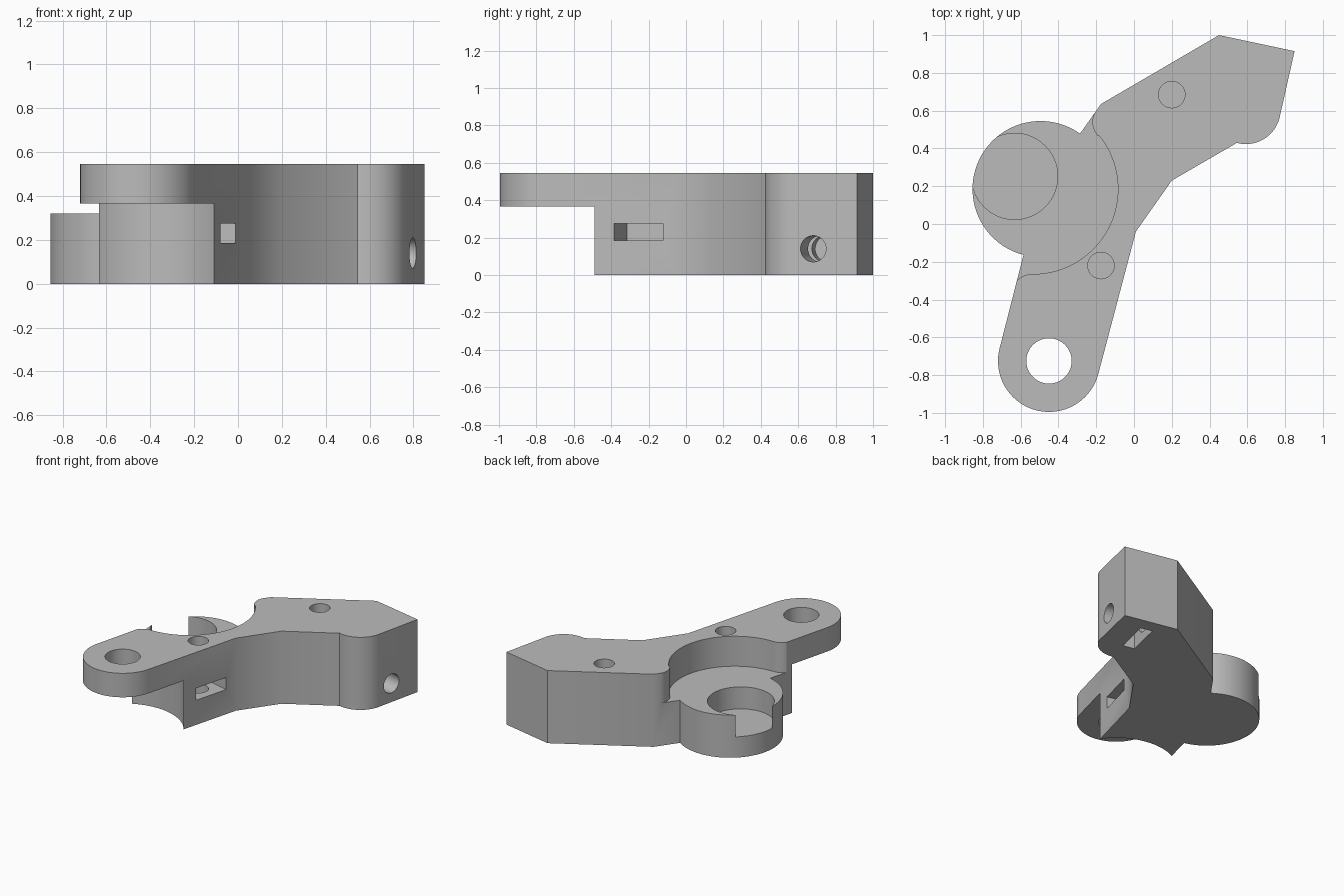
import bpy, bmesh, math
from mathutils import Matrix, Vector

cube = bpy.data.objects.get("Cube")
if cube:
    bpy.data.objects.remove(cube, do_unlink=True)

TOP = 0.545       # full height of the bracket
SHELF = 0.32      # height of the round boss
STEP = 0.365      # underside of the arm tip


def arc(cx, cy, r, start, end, n=32):
    """Points along an arc, angles in degrees."""
    angles = [math.radians(start + (end - start) * i / n) for i in range(n + 1)]
    return [(cx + r * math.cos(a), cy + r * math.sin(a)) for a in angles]


def prism(name, points, z0, z1):
    """Extrude a closed outline between two heights."""
    bm = bmesh.new()
    face = bm.faces.new([bm.verts.new((x, y, z0)) for x, y in points])
    ext = bmesh.ops.extrude_face_region(bm, geom=[face])
    moved = [v for v in ext["geom"] if isinstance(v, bmesh.types.BMVert)]
    bmesh.ops.translate(bm, verts=moved, vec=(0, 0, z1 - z0))
    bmesh.ops.recalc_face_normals(bm, faces=bm.faces)
    mesh = bpy.data.meshes.new(name)
    bm.to_mesh(mesh)
    bm.free()
    obj = bpy.data.objects.new(name, mesh)
    bpy.context.collection.objects.link(obj)
    return obj


def round_cutter(name, x, y, r, z0, z1):
    return prism(name, arc(x, y, r, 0, 360, 64)[:-1], z0, z1)


def box_cutter(name, center, size, angle):
    x, y, z = (s / 2 for s in size)
    obj = prism(name, [(-x, -y), (x, -y), (x, y), (-x, y)], -z, z)
    obj.data.transform(Matrix.Translation(center) @ Matrix.Rotation(angle, 4, 'Z'))
    return obj


# Main body outline: arm tip, bend, rounded corner, angled end, round boss
outline = (arc(-0.45, -0.725, 0.27, 165, 345, 48)
           + [(0.01, -0.04), (0.2, 0.23)]
           + arc(0.592, 0.607, 0.184, 255, 347, 24)
           + [(0.85, 0.915), (0.45, 1.0), (-0.175, 0.635)]
           + arc(-0.495, 0.185, 0.36, 54.5, 255.5, 64))
body = prism("bracket_body", outline, 0, TOP)

# Clearance pocket above the boss, with rounded shoulders
pocket = (arc(-0.11, 0.54, 0.11, 145, 220, 16)
          + arc(-0.535, 0.185, 0.45, 39, -90, 48)
          + arc(-0.54, -0.37, 0.105, 90, 165, 16)
          + [(-0.75, -0.35), (-1.2, -0.4), (-1.2, 0.9), (-0.4, 0.9)])

# Directions of the two nut slots
arm_angle = math.radians(-14.7)
end_angle = math.radians(-13)
slot_center = Vector((-0.175, -0.22, 0.23)) + 0.135 * Vector(
    (math.cos(arm_angle), math.sin(arm_angle), 0))

cutters = [
    prism("pocket_cutter", pocket, SHELF, 1),
    round_cutter("arm_relief_cutter", -0.45, -0.725, 0.415, -0.1, STEP),
    round_cutter("pivot_hole_cutter", -0.45, -0.725, 0.12, -0.1, 1),
    round_cutter("boss_recess_cutter", -0.632, 0.252, 0.228, 0.155, 0.5),
    round_cutter("arm_screw_cutter", -0.175, -0.22, 0.07, 0.1, 1),
    round_cutter("body_screw_cutter", 0.2, 0.685, 0.07, 0.2, 1),
    box_cutter("arm_slot_cutter", slot_center, (0.54, 0.27, 0.09), arm_angle),
    box_cutter("end_slot_cutter", (0.58, 0.73, 0.085), (0.09, 0.27, 0.37), end_angle),
]

# Sideways screw hole in the angled end
side_hole = round_cutter("side_screw_cutter", 0, 0, 0.07, -0.35, 0.2)
side_hole.data.transform(Matrix.Translation((0.8, 0.68, 0.14))
                         @ Matrix.Rotation(end_angle, 4, 'Z')
                         @ Matrix.Rotation(math.pi / 2, 4, 'Y'))
cutters.append(side_hole)

# Cut everything out of the body, then drop the cutters
bpy.context.view_layer.objects.active = body
for cutter in cutters:
    cutter.hide_render = True
    mod = body.modifiers.new(cutter.name, 'BOOLEAN')
    mod.operation = 'DIFFERENCE'
    mod.solver = 'EXACT'
    mod.object = cutter
    bpy.ops.object.modifier_apply(modifier=mod.name)
    bpy.data.objects.remove(cutter, do_unlink=True)

# Single grey finish
grey = bpy.data.materials.new("plain_grey")
grey.use_nodes = True
color = (0.5, 0.5, 0.5, 1)
grey.diffuse_color = color
grey.node_tree.nodes["Principled BSDF"].inputs["Base Color"].default_value = color
body.data.materials.clear()
body.data.materials.append(grey)

bpy.ops.object.select_all(action='DESELECT')
body.select_set(True)
bpy.ops.object.shade_smooth_by_angle(angle=math.radians(25))
